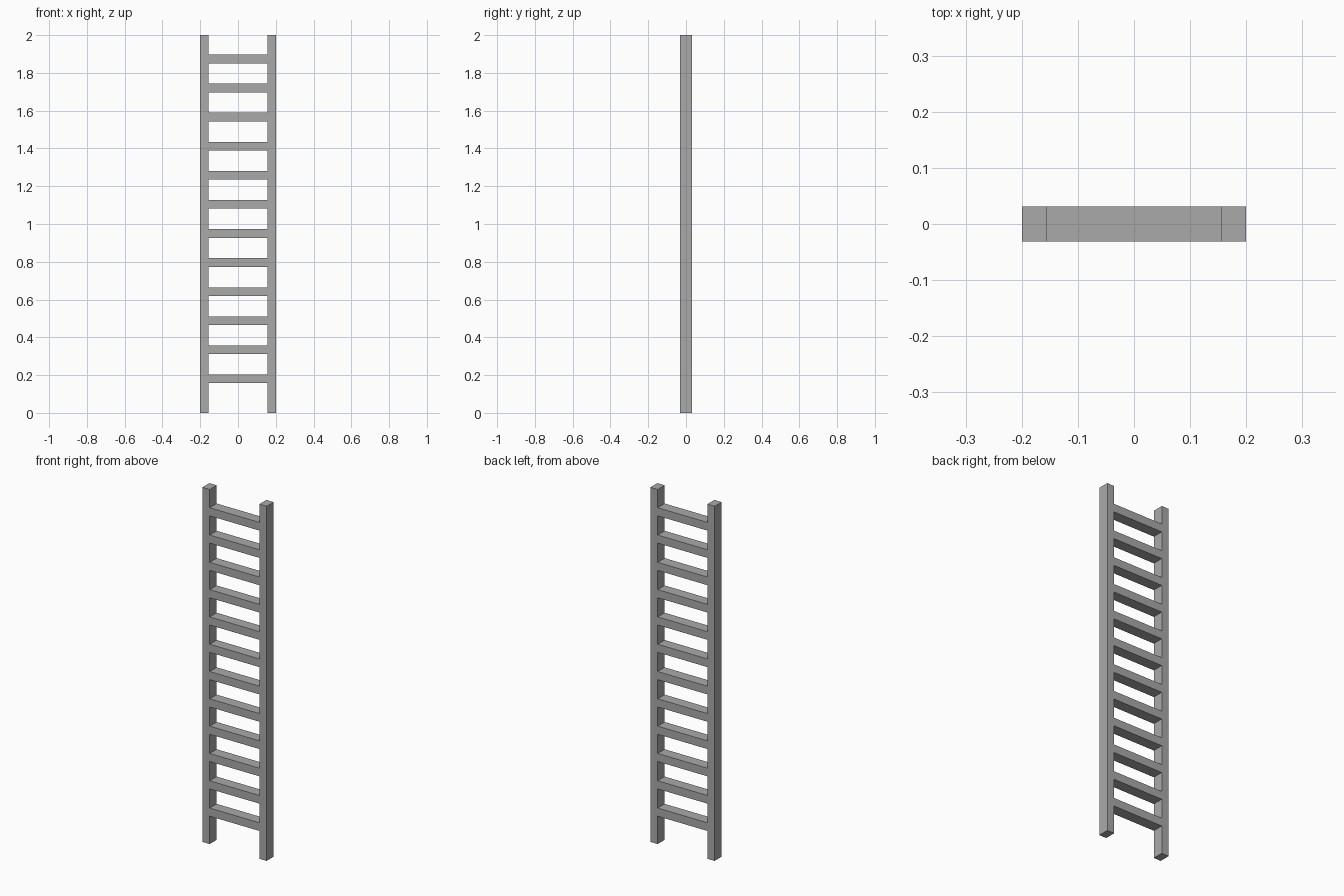
import bpy

cube = bpy.data.objects.get("Cube")
if cube:
    bpy.data.objects.remove(cube, do_unlink=True)

HEIGHT, HALF_WIDTH, INNER, DEPTH = 2.0, 0.2, 0.155, 0.062
RUNGS, FIRST, LAST, THICK = 12, 0.18, 1.874, 0.046

grey = bpy.data.materials.new("plain grey")
grey.use_nodes = True
colour = (0.40, 0.40, 0.40, 1)
grey.diffuse_color = colour
grey.node_tree.nodes["Principled BSDF"].inputs["Base Color"].default_value = colour


def box(name, centre, size):
    bpy.ops.mesh.primitive_cube_add(size=1, location=centre)
    ob = bpy.context.object
    ob.name = name
    ob.scale = size
    bpy.ops.object.transform_apply(location=False, rotation=False, scale=True)
    ob.data.materials.append(grey)
    return ob


# Upright rails
for side, name in ((1, "left_rail"), (-1, "right_rail")):
    box(name, (side * (HALF_WIDTH + INNER) / 2, 0, HEIGHT / 2),
        (HALF_WIDTH - INNER, DEPTH, HEIGHT))

# Evenly spaced rungs, flush with the rails
for i in range(RUNGS):
    z = FIRST + (LAST - FIRST) * i / (RUNGS - 1)
    box(f"rung_{i + 1}", (0, 0, z), (2 * INNER, DEPTH, THICK))
